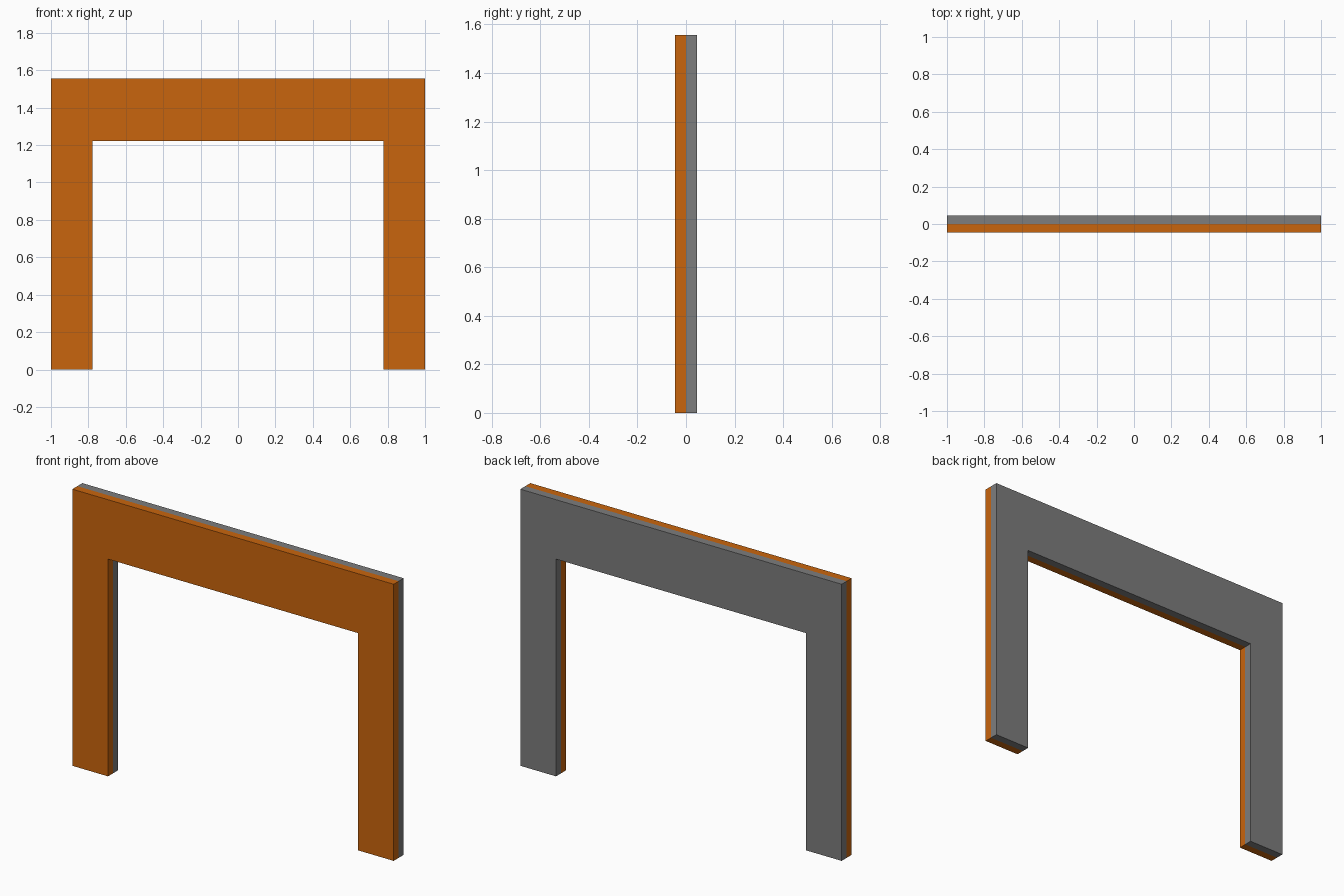
import bpy, bmesh

if "Cube" in bpy.data.objects:
    bpy.data.objects.remove(bpy.data.objects["Cube"])

# Overall sizes
HALF_WIDTH, HEIGHT = 1.0, 1.556
INNER_HALF, INNER_TOP = 0.778, 1.222
HALF_DEPTH = 0.0444


def material(name, color):
    mat = bpy.data.materials.new(name)
    mat.diffuse_color = (*color, 1)
    mat.use_nodes = True
    mat.node_tree.nodes["Principled BSDF"].inputs["Base Color"].default_value = mat.diffuse_color
    return mat


def arch_layer(name, y_front, y_back, mat):
    """Extrude the doorway outline between two depths."""
    right = [(INNER_HALF, INNER_TOP), (INNER_HALF, 0), (HALF_WIDTH, 0), (HALF_WIDTH, HEIGHT)]
    outline = right + [(-x, z) for x, z in reversed(right)]
    bm = bmesh.new()
    face = bm.faces.new([bm.verts.new((x, y_front, z)) for x, z in outline])
    ext = bmesh.ops.extrude_face_region(bm, geom=[face], use_keep_orig=True)
    moved = [g for g in ext["geom"] if isinstance(g, bmesh.types.BMVert)]
    bmesh.ops.translate(bm, verts=moved, vec=(0, y_back - y_front, 0))
    bmesh.ops.recalc_face_normals(bm, faces=bm.faces)
    mesh = bpy.data.meshes.new(name)
    bm.to_mesh(mesh)
    bm.free()
    mesh.materials.append(mat)
    obj = bpy.data.objects.new(name, mesh)
    bpy.context.collection.objects.link(obj)
    return obj


orange = material("orange", (0.584, 0.130, 0.004))
grey = material("grey", (0.205, 0.205, 0.205))

# Orange front layer and grey back layer of the frame
arch_layer("front_frame", -HALF_DEPTH, 0, orange)
arch_layer("back_frame", 0, HALF_DEPTH, grey)
